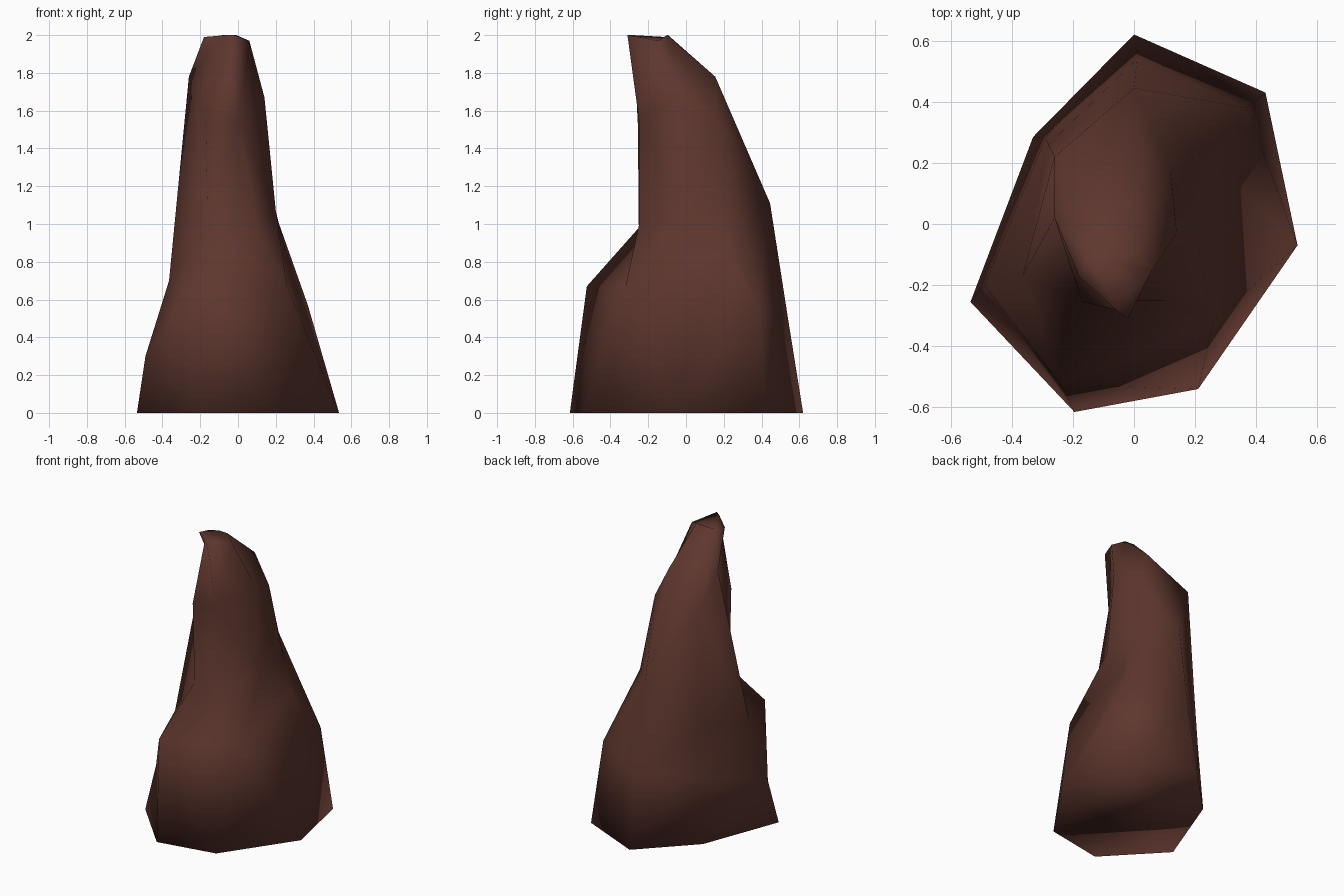
import bpy
import bmesh

# Remove the default cube only
default_cube = bpy.data.objects.get("Cube")
if default_cube:
    bpy.data.objects.remove(default_cube, do_unlink=True)


def make_material(name, colour):
    material = bpy.data.materials.new(name)
    material.use_nodes = True
    material.diffuse_color = colour
    shader = material.node_tree.nodes["Principled BSDF"]
    shader.inputs["Base Color"].default_value = colour
    shader.inputs["Roughness"].default_value = 0.9
    return material


def loft(name, rings, material, scale):
    """Join matching cross-sections with quads and close both ends."""
    mesh = bpy.data.meshes.new(name)
    bm = bmesh.new()
    loops = [[bm.verts.new([c * scale for c in point]) for point in ring]
             for ring in rings]
    for lower, upper in zip(loops, loops[1:]):
        for i in range(len(lower)):
            j = (i + 1) % len(lower)
            bm.faces.new((lower[i], lower[j], upper[j], upper[i]))
    bm.faces.new(loops[0])
    bm.faces.new(loops[-1])
    # Split the bent quads so that the facets are well defined
    sides = [face for face in bm.faces if len(face.verts) == 4]
    bmesh.ops.triangulate(bm, faces=sides, quad_method="SHORT_EDGE")
    bmesh.ops.recalc_face_normals(bm, faces=bm.faces)
    for face in bm.faces:
        face.smooth = True
    bm.to_mesh(mesh)
    bm.free()
    mesh.materials.append(material)
    obj = bpy.data.objects.new(name, mesh)
    bpy.context.collection.objects.link(obj)
    return obj


# Cross-sections in hundredths of a unit, each starting at the back
# and running past the left side, the front and the right side
base = [(0, 62, 0), (43, 43, 0), (53.5, -7, 0), (21, -54, 0),
        (-19.5, -61.5, 0), (-53.5, -25.5, 0), (-33, 28.5, 0)]
shoulder = [(1, 54, 50), (37, 38, 57), (25.5, 21, 84), (26, -32, 67),
            (-24, -52.5, 67), (-49, -20, 30), (-29, 28, 45)]
waist = [(0, 44.5, 111), (20, 22, 105), (20, -3, 107), (10, -25, 99),
         (-16, -25, 98), (-36.5, -17, 70), (-28, 26, 80)]
neck = [(2, 15.5, 178), (12, 17, 157), (14, -3, 167), (0, -25, 156),
        (-17, -25.5, 153), (-26, 2, 178), (-26, 22, 158)]
crown = [(-8, -9.5, 200), (-1, -10, 200), (6, -15, 197), (-2, -31, 200),
         (-6, -28, 200), (-18, -17, 199), (-15, -11, 199)]

# Rock spire with a broad foot and a leaning peak
brown_rock = make_material("dark brown rock", (0.11, 0.037, 0.027, 1))
loft("rock_spire", [base, shoulder, waist, neck, crown], brown_rock, 0.01)
